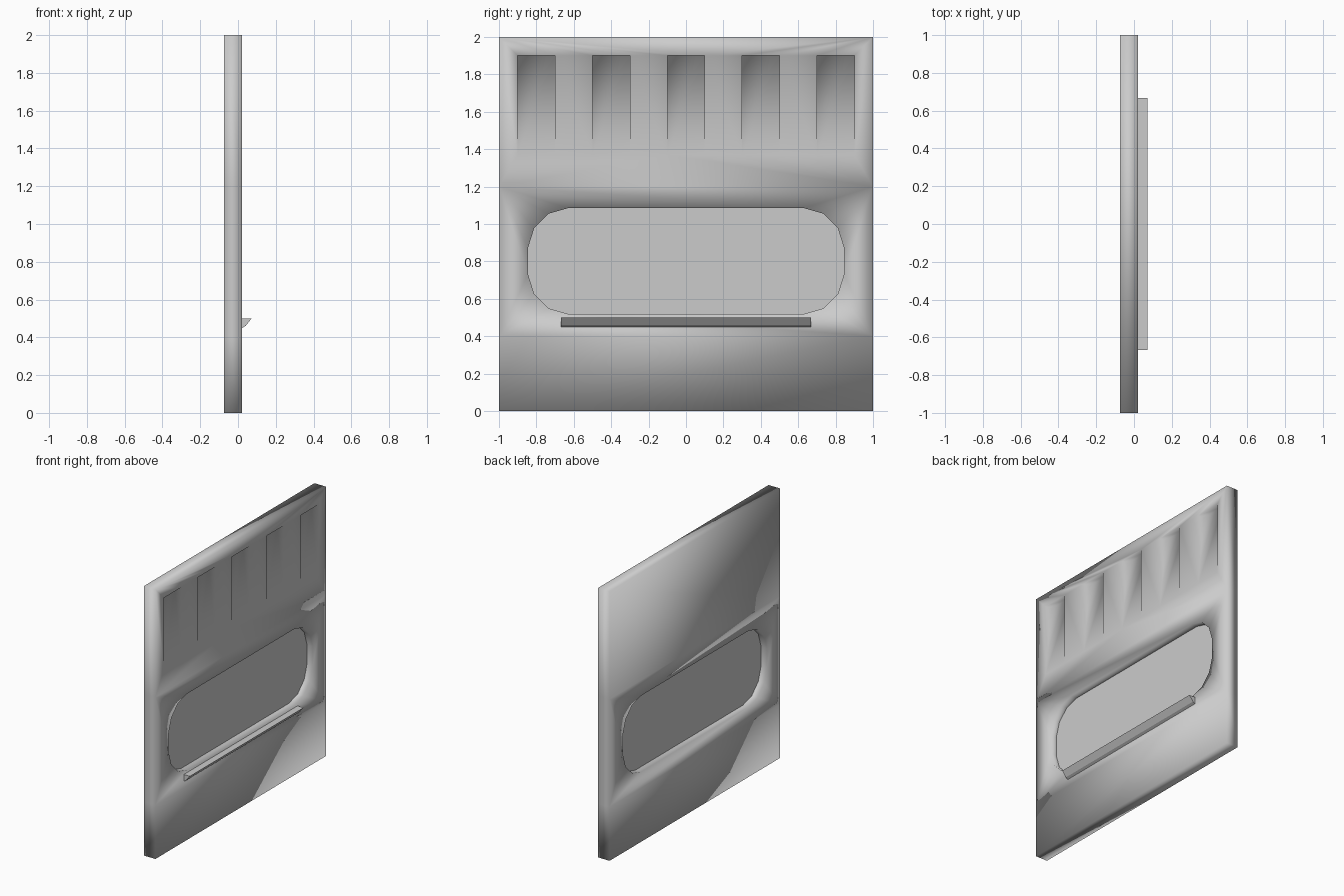
import bpy, bmesh

if "Cube" in bpy.data.objects:
    bpy.data.objects.remove(bpy.data.objects["Cube"])

FRONT, BACK, MID = 0.022, -0.073, -0.025
SLOT_DEPTH = 0.05


def finish(name, bm, smooth):
    bmesh.ops.remove_doubles(bm, verts=bm.verts, dist=1e-5)
    bmesh.ops.recalc_face_normals(bm, faces=bm.faces)
    mesh = bpy.data.meshes.new(name)
    bm.to_mesh(mesh)
    bm.free()
    for p in mesh.polygons:
        p.use_smooth = smooth
    obj = bpy.data.objects.new(name, mesh)
    bpy.context.collection.objects.link(obj)


def face(bm, pts):
    return bm.faces.new([bm.verts.new(p) for p in pts])


def rect(y0, z0, y1, z1):
    return [(y0, z0), (y1, z0), (y1, z1), (y0, z1)]


def sheet(bm, x, loops):
    # flat region at x, first loop is the outline, the rest are holes
    edges = []
    for loop in loops:
        vs = [bm.verts.new((x, y, z)) for y, z in loop]
        edges += [bm.edges.new((vs[i - 1], vs[i])) for i in range(len(vs))]
    bmesh.ops.triangle_fill(bm, use_beauty=True, use_dissolve=False,
                            edges=edges, normal=(1, 0, 0))


def strip(bm, loop, x0, x1):
    # walls following a closed loop through the thickness
    for i in range(len(loop)):
        a, b = loop[i - 1], loop[i]
        face(bm, [(x0, *a), (x0, *b), (x1, *b), (x1, *a)])


# rounded window outline from one quarter, mirrored
CZ = 0.802
quarter = [(0.845, 0.07), (0.812, 0.175), (0.735, 0.253), (0.63, 0.283)]
half = quarter + [(-y, z) for y, z in reversed(quarter)]
window = [(y, CZ + z) for y, z in half] + [(-y, CZ - z) for y, z in half]

slots = [rect(c - 0.1, 1.37, c + 0.1, 1.9) for c in (-0.8, -0.4, 0, 0.4, 0.8)]

# wall panel: both faces, edges, window reveal
bm = bmesh.new()
for x in (FRONT, BACK):
    face(bm, [(x, y, z) for y, z in rect(-1, 0, 1, 0.4)])
    sheet(bm, x, [rect(-1, 0.4, 1, 1.2), window])
sheet(bm, FRONT, [rect(-1, 1.2, 1, 2)] + slots)
face(bm, [(BACK, y, z) for y, z in rect(-1, 1.2, 1, 2)])
outline = [(-1, 0), (1, 0), (1, 0.4), (1, 1.2), (1, 2), (-1, 2), (-1, 1.2), (-1, 0.4)]
strip(bm, outline, BACK, FRONT)
strip(bm, window, BACK, FRONT)

# tapering vent recesses, deepest at the top
deep = FRONT - SLOT_DEPTH
for (y0, z0), (y1, _), (_, z1), _ in slots:
    face(bm, [(FRONT, y0, z0), (FRONT, y1, z0), (deep, y1, z1), (deep, y0, z1)])
    face(bm, [(FRONT, y0, z1), (FRONT, y1, z1), (deep, y1, z1), (deep, y0, z1)])
    for y in (y0, y1):
        face(bm, [(FRONT, y, z0), (FRONT, y, z1), (deep, y, z1)])
finish("wall_panel", bm, True)

# window pane
bm = bmesh.new()
face(bm, [(MID, y, z) for y, z in window])
finish("window_pane", bm, False)

# window sill: profile swept along y
bm = bmesh.new()
profile = [(FRONT, 0.45), (0.04, 0.46), (0.072, 0.5), (FRONT, 0.5)]
base = face(bm, [(x, -0.667, z) for x, z in profile])
new = bmesh.ops.extrude_face_region(bm, geom=[base], use_keep_orig=True)
bmesh.ops.translate(bm, vec=(0, 1.334, 0),
                    verts=[g for g in new["geom"] if isinstance(g, bmesh.types.BMVert)])
finish("window_sill", bm, False)
